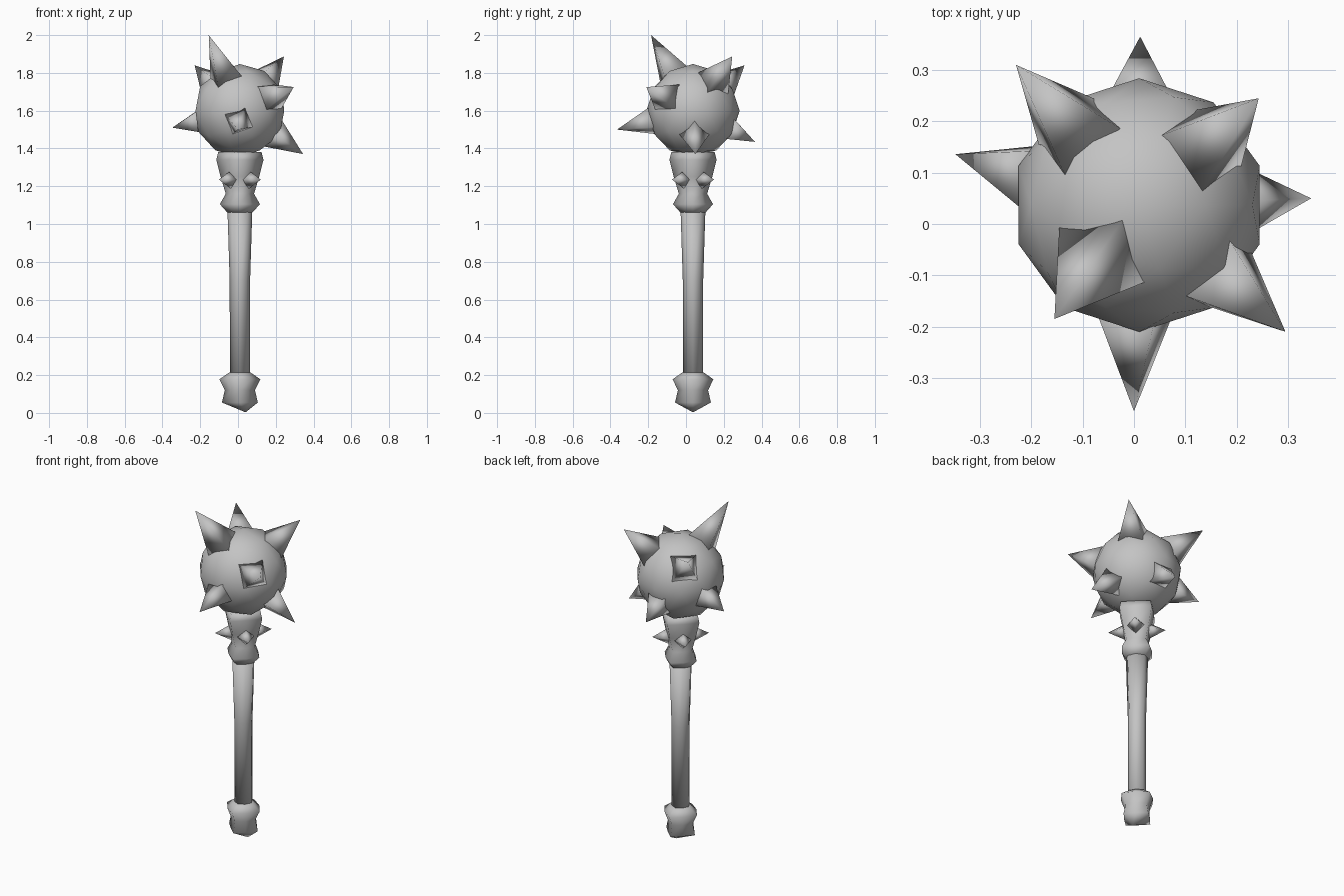
import bpy
import bmesh
from math import sin, cos, pi, radians
from mathutils import Vector

cube = bpy.data.objects.get("Cube")
if cube:
    bpy.data.objects.remove(cube)

AXIS = Vector((0.01, 0.037, 0))      # centre line of the handle
CENTRE = AXIS + Vector((0, 0, 1.6))  # centre of the ball
RADIUS = 0.247

steel = bpy.data.materials.new("grey_steel")
steel.use_nodes = True
GREY = (0.55, 0.55, 0.55, 1)
steel.diffuse_color = GREY
steel.node_tree.nodes["Principled BSDF"].inputs["Base Color"].default_value = GREY


def finish(name, bm):
    """Turn a bmesh into a smooth grey object."""
    bmesh.ops.recalc_face_normals(bm, faces=bm.faces)
    for f in bm.faces:
        f.smooth = True
    mesh = bpy.data.meshes.new(name)
    bm.to_mesh(mesh)
    bm.free()
    mesh.materials.append(steel)
    obj = bpy.data.objects.new(name, mesh)
    bpy.context.collection.objects.link(obj)
    return obj


def lathe(name, profile, bottom=None):
    """Stack eight-sided rings of (height, radius, diagonal factor)."""
    bm = bmesh.new()
    rings = []
    for z, r, k in profile:
        ring = []
        for i in range(8):
            a, s = i * pi / 4, r * (k if i % 2 else 1)
            ring.append(bm.verts.new(AXIS + Vector((s * cos(a), s * sin(a), z))))
        rings.append(ring)
    for low, high in zip(rings, rings[1:]):
        for i in range(8):
            j = (i + 1) % 8
            bm.faces.new((low[i], low[j], high[j], high[i]))
    if bottom:
        tip = bm.verts.new(bottom)
        for i in range(8):
            bm.faces.new((tip, rings[0][(i + 1) % 8], rings[0][i]))
    else:
        bm.faces.new(rings[0][::-1])
    bm.faces.new(rings[-1])
    return finish(name, bm)


def spike(name, start, tip, depth, size, roll):
    """Four-sided pyramid whose axis runs from start to tip."""
    out = (tip - start).normalized()
    side = Vector((0, 0, 1)).cross(out).normalized()
    up = out.cross(side)
    bm = bmesh.new()
    base = []
    for i in range(4):
        a = radians(roll) + i * pi / 2
        base.append(bm.verts.new(start + out * depth + (side * cos(a) + up * sin(a)) * size))
    top = bm.verts.new(tip)
    bm.faces.new(base[::-1])
    for i in range(4):
        bm.faces.new((base[i], base[(i + 1) % 4], top))
    return finish(name, bm)


# Handle parts, bottom to top
lathe("pommel", [(0.055, 0.095, 0.74), (0.12, 0.08, 0.85),
                 (0.178, 0.108, 0.82), (0.215, 0.055, 0.9)],
      bottom=Vector((0.04, 0.037, 0.003)))
lathe("shaft", [(0.19, 0.053, 0.93), (0.7, 0.054, 0.93), (1.08, 0.066, 0.93)])
lathe("collar", [(1.06, 0.066, 0.9), (1.105, 0.106, 0.78), (1.16, 0.075, 0.85),
                 (1.25, 0.102, 0.75), (1.34, 0.125, 0.75), (1.38, 0.115, 0.75)])

# Studs on the four faces of the collar
for n in range(4):
    a = pi / 4 + n * pi / 2
    start = AXIS + Vector((0, 0, 1.235))
    tip = start + Vector((cos(a), sin(a), 0)) * 0.157
    spike(f"collar_stud_{n + 1}", start, tip, 0.06, 0.052, 0)

# Ball
bm = bmesh.new()
bmesh.ops.create_icosphere(bm, subdivisions=2, radius=RADIUS)
bmesh.ops.translate(bm, verts=bm.verts, vec=CENTRE)
finish("ball", bm)

# Ball spikes: tip, base size, roll
SPIKES = {
    "spike_top": ((-0.155, -0.185, 2.0), 0.1, 5),
    "spike_back_right": ((-0.23, 0.31, 1.84), 0.1, 45),
    "spike_back_left": ((0.243, 0.245, 1.887), 0.1, 40),
    "spike_front_left": ((0.295, -0.21, 1.725), 0.1, 50),
    "spike_right": ((-0.348, 0.136, 1.51), 0.085, 35),
    "spike_back": ((0.012, 0.365, 1.435), 0.085, 45),
    "spike_left": ((0.345, 0.05, 1.37), 0.085, 0),
    "spike_front": ((0, -0.365, 1.5), 0.085, 65),
}
for name, (tip, size, roll) in SPIKES.items():
    spike(name, CENTRE, Vector(tip), 0.21, size, roll)
